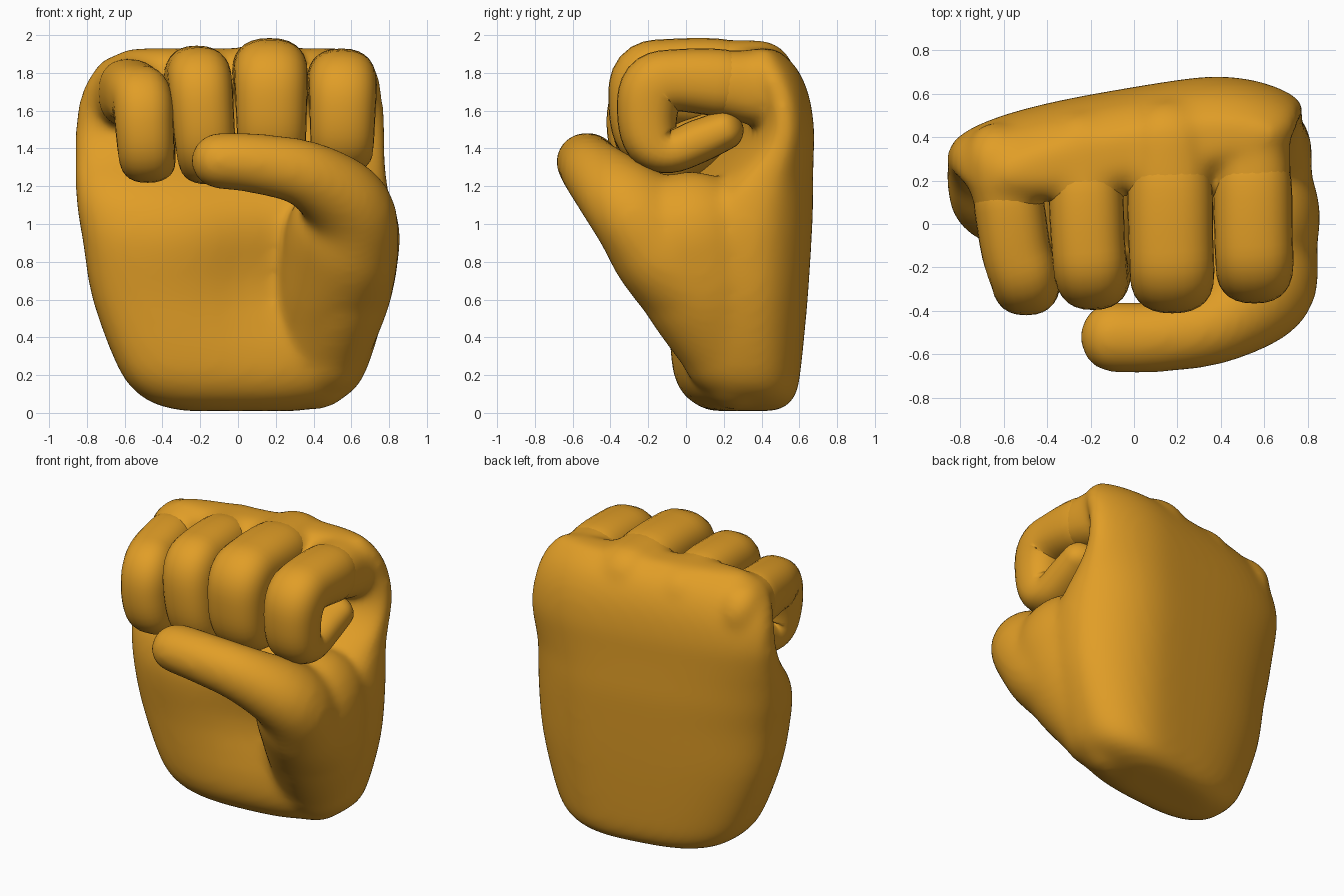
import bpy, math
from mathutils import Vector

if "Cube" in bpy.data.objects:
    bpy.data.objects.remove(bpy.data.objects["Cube"])

skin = bpy.data.materials.new("golden_skin")
skin.use_nodes = True
skin.diffuse_color = (0.75, 0.34, 0.02, 1)
skin.node_tree.nodes["Principled BSDF"].inputs["Base Color"].default_value = skin.diffuse_color


def mesh_object(name, verts, faces):
    me = bpy.data.meshes.new(name)
    me.from_pydata(verts, [], faces)
    me.materials.append(skin)
    ob = bpy.data.objects.new(name, me)
    bpy.context.collection.objects.link(ob)
    bpy.ops.object.select_all(action='DESELECT')
    ob.select_set(True)
    bpy.context.view_layer.objects.active = ob
    bpy.ops.object.shade_smooth()
    return ob


def bridge(rings):
    """Closed skin over rings that all have the same number of points."""
    n = len(rings[0])
    verts = [v for r in rings for v in r]
    faces = [(i * n + j, i * n + (j + 1) % n, (i + 1) * n + (j + 1) % n, (i + 1) * n + j)
             for i in range(len(rings) - 1) for j in range(n)]
    faces += [tuple(reversed(range(n))), tuple(range(len(verts) - n, len(verts)))]
    return verts, faces


def spline(keys, steps):
    """Catmull-Rom through tuples of any length."""
    out = []
    for i in range(len(keys) - 1):
        a, b, c, d = (keys[max(0, min(len(keys) - 1, i + k))] for k in (-1, 0, 1, 2))
        for s in range(steps):
            t = s / steps
            out.append([0.5 * (2 * q + (r - p) * t + (2 * p - 5 * q + 4 * r - w) * t * t
                               + (3 * q - p - 3 * r + w) * t ** 3)
                        for p, q, r, w in zip(a, b, c, d)])
    return out + [list(keys[-1])]


def oval(n, square):
    """Unit superellipse points; a lower exponent is squarer."""
    angles = [2 * math.pi * j / n for j in range(n)]
    return [[math.copysign(abs(f(a)) ** square, f(a)) for f in (math.cos, math.sin)] for a in angles]


def tube(keys, axis, square=1.0, steps=5):
    """Sweep of oval rings; keys are x, y, z, radius along axis, other radius."""
    path = spline(keys, steps)
    pts = [Vector(k[:3]) for k in path]
    last = len(pts) - 1
    rings = []
    for i, (p, k) in enumerate(zip(pts, path)):
        t = (pts[min(i + 1, last)] - pts[max(i - 1, 0)]).normalized()
        u = (axis - t * axis.dot(t)).normalized()
        w = t.cross(u)
        # domed ends, single rings between
        dome = (0, 15, 30, 45, 60, 74, 85)
        angles = [-a for a in reversed(dome)] if i == 0 else dome if i == last else (0,)
        for a in map(math.radians, angles):
            c = p + t * k[4] * math.sin(a)
            rings.append([c + (u * k[3] * s + w * k[4] * v) * math.cos(a) for s, v in oval(28, square)])
    return bridge(rings)


# Palm and back of hand: stacked oval sections (z, left, right, front, back)
sections = [(0.01, -0.28, 0.32, 0.14, 0.45), (0.04, -0.42, 0.46, 0.07, 0.51),
            (0.11, -0.54, 0.6, -0.01, 0.55), (0.25, -0.64, 0.69, -0.06, 0.57),
            (0.6, -0.77, 0.79, -0.08, 0.6), (0.9, -0.82, 0.82, -0.11, 0.62),
            (1.08, -0.85, 0.81, -0.07, 0.63), (1.22, -0.86, 0.79, 0.03, 0.63),
            (1.36, -0.86, 0.78, 0.18, 0.63), (1.5, -0.86, 0.78, 0.26, 0.63),
            (1.65, -0.84, 0.77, 0.25, 0.61), (1.77, -0.79, 0.75, 0.2, 0.57),
            (1.86, -0.71, 0.71, 0.17, 0.51), (1.93, -0.58, 0.64, 0.25, 0.42)]
rings = []
for z, left, right, front, back in spline(sections, 3):
    rise = max(0, min(1, (z - 1.05) / 0.35))
    ring = []
    for s, v in oval(64, 0.72):
        x = (left + right) / 2 + (right - left) / 2 * s
        y = (front + back) / 2 + (back - front) / 2 * v
        rear = (v + 1) / 2
        depth = 0.6 + 0.4 * rear
        # the hand slants, its outer rear corner is rounded, its palm is hollow
        y += 0.17 * x * (depth + (1 - depth) * rise) - 0.45 * max(0, x - 0.28) ** 2 * rear
        y += 0.08 * math.exp(-((x - 0.15) / 0.3) ** 2 - ((z - 0.75) / 0.32) ** 2) * (1 - rear)
        ring.append(Vector((x, y, z)))
    rings.append(ring)
parts = [bridge(rings)]

# Thumb with its fleshy base, and the outer side of the palm behind it
parts.append(tube([(0.42, 0.24, 0.25, 0.2, 0.24), (0.5, 0.1, 0.6, 0.29, 0.3),
                   (0.55, -0.11, 0.9, 0.33, 0.28), (0.57, -0.3, 1.1, 0.26, 0.23),
                   (0.37, -0.47, 1.26, 0.18, 0.18), (0.1, -0.52, 1.32, 0.165, 0.16),
                   (-0.1, -0.52, 1.335, 0.165, 0.15)], Vector((0.6, -0.8, 0.0)).normalized()))
parts.append(tube([(0.46, 0.22, 0.33, 0.23, 0.25), (0.54, 0.11, 0.65, 0.275, 0.35),
                   (0.57, 0.03, 0.91, 0.29, 0.37)], Vector((1, 0, 0))))

# Curled fingers: knuckle, fold, drop and tucked tip (y, z, thickness)
curl = [(0.38, 1.72, 0.2), (0.2, 1.745, 0.178), (-0.06, 1.76, 0.165), (-0.19, 1.72, 0.175),
        (-0.225, 1.58, 0.16), (-0.2, 1.44, 0.145), (-0.1, 1.385, 0.115), (0.05, 1.44, 0.115),
        (0.18, 1.495, 0.105)]
# name, knuckle x, bend x, tip x, half width, knuckle dy, bend dy, top dz, bottom dz
fingers = [("index_finger", 0.54, 0.555, 0.55, 0.18, -0.01, 0.02, 0.0, 0.0),
           ("middle_finger", 0.16, 0.175, 0.18, 0.195, 0.0, -0.025, 0.055, 0.0),
           ("ring_finger", -0.235, -0.2, -0.155, 0.17, -0.05, -0.01, 0.015, -0.06),
           ("little_finger", -0.62, -0.505, -0.475, 0.16, -0.11, -0.035, -0.08, -0.05)]
across = Vector((1, 0, 0))
for name, xk, xb, xt, width, dyk, dyb, dzt, dzb in fingers:
    keys = []
    for i, (y, z, r) in enumerate(curl):
        bend = min(1, i / 3)
        drop = max(0, min(1, (i - 3) / 3))
        dz = max(dzt, -0.025 * (i + 1)) + (dzb - dzt) * drop
        keys.append((xk + (xb - xk) * bend + (xt - xb) * drop, y + dyk + (dyb - dyk) * bend,
                     z + dz, width * (1 - 0.1 * drop), r))
    # the knuckle belongs to the hand, the finger grows out of it
    parts.append(tube(keys[:2], across, 0.85))
    x, y, z, ra, rb = keys[0]
    keys[0] = (x, y - 0.05, z, ra * 0.8, rb * 0.7)
    mesh_object(name, *tube(keys, across, 0.85))

# Fuse palm, thumb and knuckles into one soft skin
verts, faces = [], []
for v, f in parts:
    base = len(verts)
    verts += v
    faces += [tuple(i + base for i in face) for face in f]
hand = mesh_object("palm_and_thumb", verts, faces)
remesh = hand.modifiers.new("fuse", 'REMESH')
remesh.mode = 'VOXEL'
remesh.voxel_size = 0.022
remesh.use_smooth_shade = True
relax = hand.modifiers.new("relax", 'SMOOTH')
relax.factor = 0.5
relax.iterations = 24
